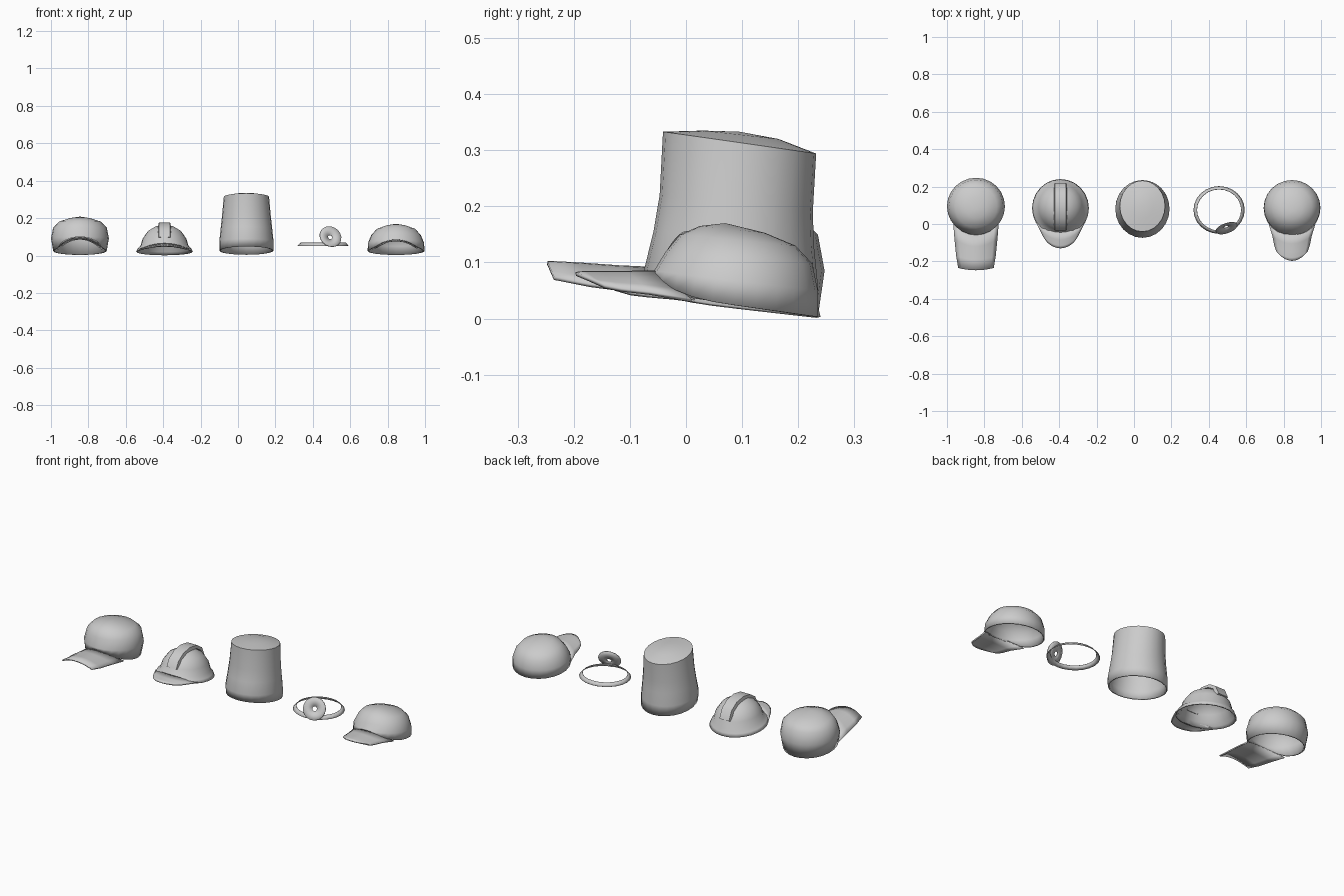
import bpy, bmesh, math
from mathutils import Vector


def finish(name, bm, thick=0.0):
    bmesh.ops.recalc_face_normals(bm, faces=bm.faces)
    me = bpy.data.meshes.new(name)
    bm.to_mesh(me)
    bm.free()
    ob = bpy.data.objects.new(name, me)
    bpy.context.collection.objects.link(ob)
    bpy.ops.object.select_all(action='DESELECT')
    ob.select_set(True)
    bpy.context.view_layer.objects.active = ob
    bpy.ops.object.shade_smooth_by_angle(angle=math.radians(42))
    if thick:
        m = ob.modifiers.new("thickness", 'SOLIDIFY')
        m.thickness = thick
        m.offset = -1
    return ob


def skin(bm, rows, closed):
    """Join neighbouring rows of points with quads."""
    vs = [[bm.verts.new(p) for p in r] for r in rows]
    n = len(vs[0])
    for a, b in zip(vs, vs[1:]):
        for i in range(n if closed else n - 1):
            j = (i + 1) % n
            bm.faces.new((a[i], a[j], b[j], b[i]))
    return vs


def crown(name, cx, rings, tip, lift, n=24):
    """Rings: front y, back y, front z, back z, half width; tip: y, z."""
    bm = bmesh.new()
    rows = []
    for k, (yf, yb, zf, zb, w) in enumerate(rings):
        row = []
        for i in range(n):
            a = 2 * math.pi * i / n
            s = math.sin(a)
            z = (zf + zb) / 2 + s * (zb - zf) / 2
            if k == 0 and s < 0:
                z += lift * (-s) ** 3
            row.append((cx + w * math.cos(a), (yf + yb) / 2 + s * (yb - yf) / 2, z))
        rows.append(row)
    vs = skin(bm, rows, True)
    top = bm.verts.new((cx, *tip))
    for i in range(n):
        bm.faces.new((vs[-1][i], vs[-1][(i + 1) % n], top))
    return finish(name, bm, 0.007)


def bill(name, cx, rows, n=10):
    """Rows: centre y, backward bow at sides, half width, centre z, edge z."""
    bm = bmesh.new()
    pts = []
    for y, bow, hw, zc, ze in rows:
        us = [2 * i / n - 1 for i in range(n + 1)]
        pts.append([(cx + u * hw, y + bow * u * u, zc + (ze - zc) * u * u) for u in us])
    skin(bm, pts, False)
    ob = finish(name, bm, 0.007)
    # face the outer side upward
    if sum(p.normal.z for p in ob.data.polygons) < 0:
        ob.data.flip_normals()
    return ob


# Flat-billed cap
crown("flat_cap_crown", -0.845, [
    (-0.06, 0.235, 0.045, 0.003, 0.143),
    (-0.058, 0.247, 0.1, 0.085, 0.155),
    (-0.04, 0.235, 0.15, 0.15, 0.143),
    (-0.02, 0.205, 0.185, 0.178, 0.112),
    (0.03, 0.145, 0.203, 0.195, 0.055)], (0.08, 0.208), 0.045)
bill("flat_cap_bill", -0.845, [
    (-0.055, 0.065, 0.122, 0.092, 0.035),
    (-0.12, 0.04, 0.115, 0.095, 0.05),
    (-0.19, 0.02, 0.106, 0.1, 0.062),
    (-0.247, 0.012, 0.095, 0.103, 0.075)])

# Hard hat with brim, short peak and raised rib
crown("hard_hat_shell", -0.393, [
    (-0.07, 0.24, 0.04, 0.003, 0.152),
    (-0.062, 0.235, 0.053, 0.022, 0.143),
    (-0.045, 0.225, 0.065, 0.038, 0.128),
    (-0.032, 0.215, 0.1, 0.08, 0.117),
    (0.0, 0.185, 0.138, 0.125, 0.088),
    (0.04, 0.14, 0.158, 0.153, 0.048)], (0.09, 0.165), 0.015)
bill("hard_hat_peak", -0.393, [
    (-0.045, 0.06, 0.135, 0.066, 0.035),
    (-0.085, 0.06, 0.115, 0.062, 0.04),
    (-0.115, 0.045, 0.092, 0.06, 0.044),
    (-0.13, 0.03, 0.07, 0.057, 0.047)])
bm = bmesh.new()
rib = []
for y, z in [(-0.036, 0.1), (-0.016, 0.137), (0.03, 0.167), (0.09, 0.177),
             (0.15, 0.167), (0.195, 0.137), (0.219, 0.085)]:
    out = Vector((y, z))
    base = out + (Vector((0.09, 0.05)) - out).normalized() * 0.018
    rib.append([(-0.393 + x, *p) for x, p in
                [(-0.034, base), (-0.03, out), (0.03, out), (0.034, base)]])
ends = skin(bm, rib, False)
for e in (ends[0], ends[-1]):
    bm.faces.new(e)
finish("hard_hat_rib", bm)

# Tall cylindrical hat with slanted top
crown("tall_hat", 0.045, [
    (-0.07, 0.235, 0.048, 0.004, 0.145),
    (-0.074, 0.235, 0.09, 0.06, 0.145),
    (-0.058, 0.228, 0.155, 0.13, 0.138),
    (-0.047, 0.226, 0.22, 0.19, 0.131),
    (-0.041, 0.232, 0.333, 0.294, 0.121),
    (0.03, 0.165, 0.335, 0.32, 0.06)], (0.095, 0.333), 0.0)

# Head mirror: conical band and tilted disc with a centre hole
bm = bmesh.new()
skin(bm, [[(0.455 + r * math.cos(a), 0.075 + r * 0.93 * math.sin(a), z)
           for a in [2 * math.pi * i / 24 for i in range(24)]]
          for r, z in [(0.137, 0.052), (0.12, 0.07)]], True)
finish("mirror_band", bm, 0.003)

bm = bmesh.new()
rot = Vector((0.3, -0.85, 0.43)).to_track_quat('Z', 'Y')
skin(bm, [[Vector((0.494, -0.02, 0.1)) + rot @ Vector((r * math.cos(a), r * math.sin(a), h))
           for a in [2 * math.pi * i / 20 for i in range(20)]]
          for r, h in [(0.012, -0.004), (0.035, -0.001), (0.06, 0.005)]], True)
finish("mirror_disc", bm, 0.004)

# Rounded-bill cap
crown("round_cap_crown", 0.845, [
    (-0.063, 0.235, 0.045, 0.003, 0.152),
    (-0.057, 0.235, 0.085, 0.05, 0.15),
    (-0.037, 0.225, 0.118, 0.098, 0.133),
    (-0.01, 0.195, 0.15, 0.13, 0.105),
    (0.025, 0.14, 0.165, 0.153, 0.055)], (0.07, 0.17), 0.035)
bill("round_cap_bill", 0.845, [
    (-0.055, 0.065, 0.128, 0.086, 0.035),
    (-0.105, 0.04, 0.105, 0.085, 0.048),
    (-0.15, 0.035, 0.095, 0.085, 0.054),
    (-0.18, 0.035, 0.085, 0.085, 0.06),
    (-0.197, 0.03, 0.065, 0.083, 0.07)])
